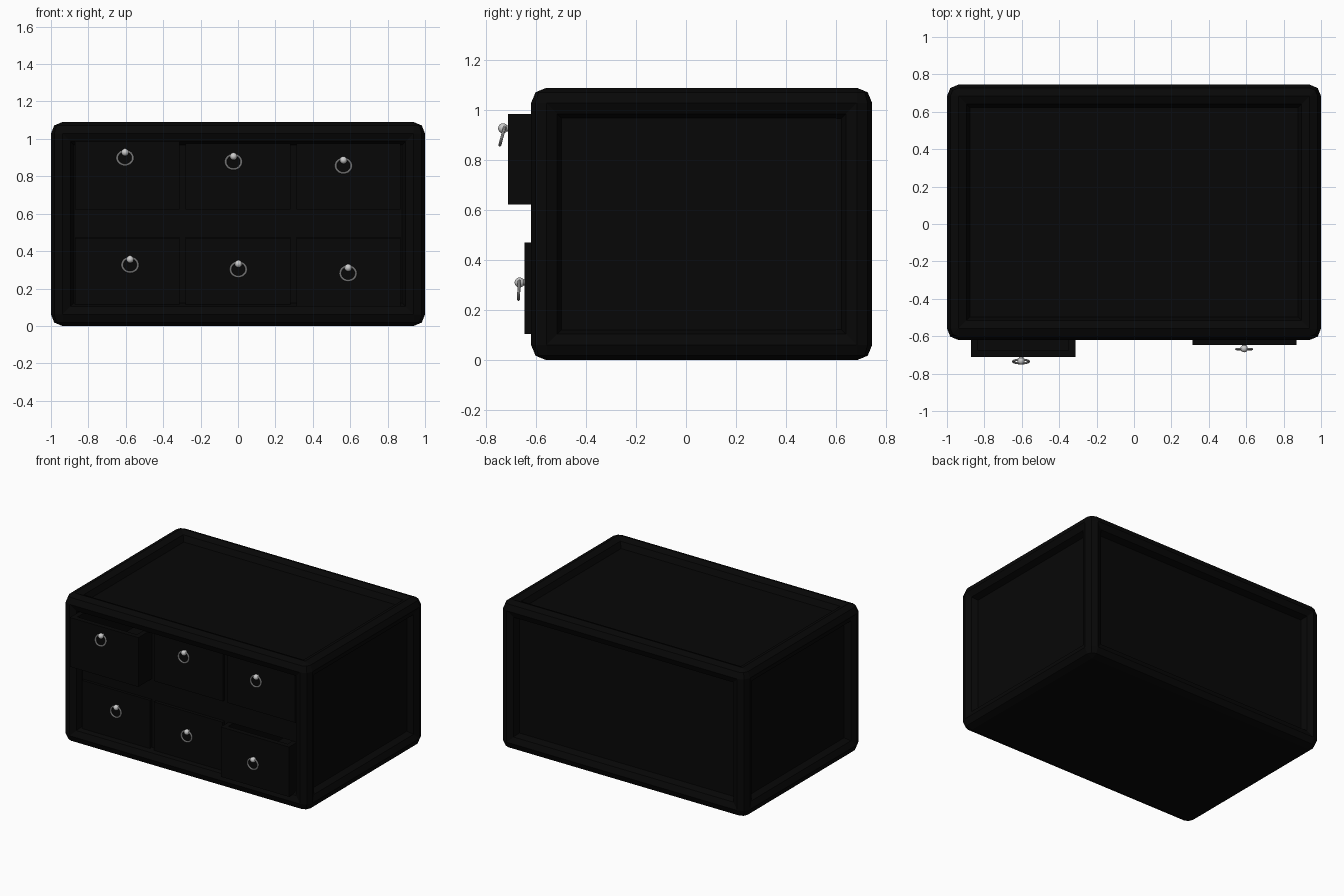
import bpy, bmesh, math
from mathutils import Vector, Matrix

if "Cube" in bpy.data.objects:
    bpy.data.objects.remove(bpy.data.objects["Cube"])

R = 0.061                                  # frame beam radius
LO = Vector((-1.0, -0.62, 0.0))            # body bounds
HI = Vector((1.0, 0.745, 1.09))
CL = LO + Vector((R, R, R))                # beam centre lines
CH = HI - Vector((R, R, R))

black = bpy.data.materials.new("black_lacquer")
black.diffuse_color = (0.0022, 0.0022, 0.0022, 1)
black.use_nodes = True
black.node_tree.nodes["Principled BSDF"].inputs["Base Color"].default_value = black.diffuse_color


def finish(name, bm, mat=None):
    bmesh.ops.recalc_face_normals(bm, faces=bm.faces)
    me = bpy.data.meshes.new(name)
    bm.to_mesh(me)
    bm.free()
    ob = bpy.data.objects.new(name, me)
    bpy.context.collection.objects.link(ob)
    if mat:
        me.materials.append(mat)
    return ob


def add_box(bm, lo, hi):
    lo, hi = Vector(lo), Vector(hi)
    m = Matrix.Translation((lo + hi) / 2) @ Matrix.Diagonal((*(hi - lo), 1))
    bmesh.ops.create_cube(bm, size=1, matrix=m)


def box(name, lo, hi):
    bm = bmesh.new()
    add_box(bm, lo, hi)
    return finish(name, bm, black)


# Octagonal frame beam along one edge of the body
def beam(name, axis, su, sv):
    u, v = (axis + 1) % 3, (axis + 2) % 3
    bm = bmesh.new()
    rings = []
    for end in (CL, CH):
        ring = []
        for k in range(8):
            a = k * math.pi / 4
            p = Vector((0, 0, 0))
            p[axis] = end[axis]
            p[u] = (CH if su > 0 else CL)[u] + R * math.cos(a)
            p[v] = (CH if sv > 0 else CL)[v] + R * math.sin(a)
            ring.append(bm.verts.new(p))
        rings.append(ring)
    for k in range(8):
        j = (k + 1) % 8
        bm.faces.new((rings[0][k], rings[0][j], rings[1][j], rings[1][k]))
    for ring in rings:
        bm.faces.new(ring)
    return finish(name, bm, black)


for axis, label in enumerate(("width", "depth", "height")):
    for su in (-1, 1):
        for sv in (-1, 1):
            beam(f"frame_{label}_beam", axis, su, sv)

# Rounded frame corners
for x in (CL.x, CH.x):
    for y in (CL.y, CH.y):
        for z in (CL.z, CH.z):
            bm = bmesh.new()
            bmesh.ops.create_uvsphere(bm, u_segments=8, v_segments=4, radius=R,
                                      matrix=Matrix.Translation((x, y, z)))
            finish("frame_corner", bm, black)

# Recessed panels on the closed sides, flush bottom
T = 0.02
for name, axis, side, out in (("left_panel", 0, -1, 0), ("right_panel", 0, 1, 0),
                              ("back_panel", 1, 1, 0), ("bottom_panel", 2, -1, R),
                              ("top_panel", 2, 1, 0)):
    lo, hi = CL.copy(), CH.copy()
    if side > 0:
        hi[axis] += out
        lo[axis] = hi[axis] - T
    else:
        lo[axis] -= out
        hi[axis] = lo[axis] + T
    box(name, lo, hi)

# Front rails and dividers around the drawer openings
FY, BY = -0.556, 0.60
box("middle_rail", (CL.x, FY, 0.472), (CH.x, BY, 0.622))
box("upper_rail", (CL.x, FY, 0.987), (CH.x, BY, CH.z))
box("lower_rail", (CL.x, FY, CL.z), (CH.x, BY, 0.103))
for s in (-1, 1):
    box("divider", (s * 0.297 - 0.016, FY, CL.z), (s * 0.297 + 0.016, BY, CH.z))
    box("side_stile", (s * 0.905 - 0.035, FY, CL.z), (s * 0.905 + 0.035, BY, CH.z))


# Open-topped drawer
def drawer(name, x0, x1, z0, z1, yf):
    w, yb = 0.036, yf + 1.1
    bm = bmesh.new()
    add_box(bm, (x0, yf, z0), (x1, yf + w, z1))
    add_box(bm, (x0, yb - w, z0), (x1, yb, z1))
    add_box(bm, (x0, yf + w, z0), (x0 + w, yb - w, z1))
    add_box(bm, (x1 - w, yf + w, z0), (x1, yb - w, z1))
    add_box(bm, (x0 + w, yf + w, z0), (x1 - w, yb - w, z0 + w))
    finish(name, bm, black)


# Ring pull hanging from a small knob
def pull(x, z, yf, tilt):
    bm = bmesh.new()
    bmesh.ops.create_uvsphere(bm, u_segments=16, v_segments=10, radius=0.020,
                              matrix=Matrix.Translation((x, yf - 0.020, z + 0.030)))
    bmesh.ops.create_cone(bm, cap_ends=True, segments=16, radius1=0.012, radius2=0.012, depth=0.03,
                          matrix=Matrix.Translation((x, yf - 0.005, z + 0.030))
                          @ Matrix.Rotation(math.pi / 2, 4, 'X'))
    knob = finish("pull_knob", bm)
    bpy.ops.mesh.primitive_torus_add(major_radius=0.042, minor_radius=0.006, major_segments=32,
                                     minor_segments=8, location=(x, yf - 0.023, z),
                                     rotation=(math.pi / 2 - math.radians(tilt), 0, 0))
    ring = bpy.context.object
    ring.name = "pull_ring"
    ring.scale = (1.0, 0.92, 1.0)
    for ob in (knob, ring):
        bpy.ops.object.select_all(action='DESELECT')
        ob.select_set(True)
        bpy.context.view_layer.objects.active = ob
        bpy.ops.object.shade_smooth_by_angle()


cols = ((-0.871, -0.314), (-0.280, 0.280), (0.312, 0.868))
rows = (("upper", 0.623, 0.986, (-0.712, -0.575, -0.575),
         ((-0.604, 0.898), (-0.024, 0.877), (0.564, 0.856)), (15, 6, 6)),
        ("lower", 0.104, 0.471, (-0.574, -0.578, -0.646),
         ((-0.577, 0.326), (0.002, 0.302), (0.589, 0.281)), (4, 4, 2)))
for row, z0, z1, fronts, pulls, tilts in rows:
    for (x0, x1), yf, (px, pz), t in zip(cols, fronts, pulls, tilts):
        drawer(f"{row}_drawer", x0, x1, z0, z1, yf)
        pull(px, pz, yf, t)
